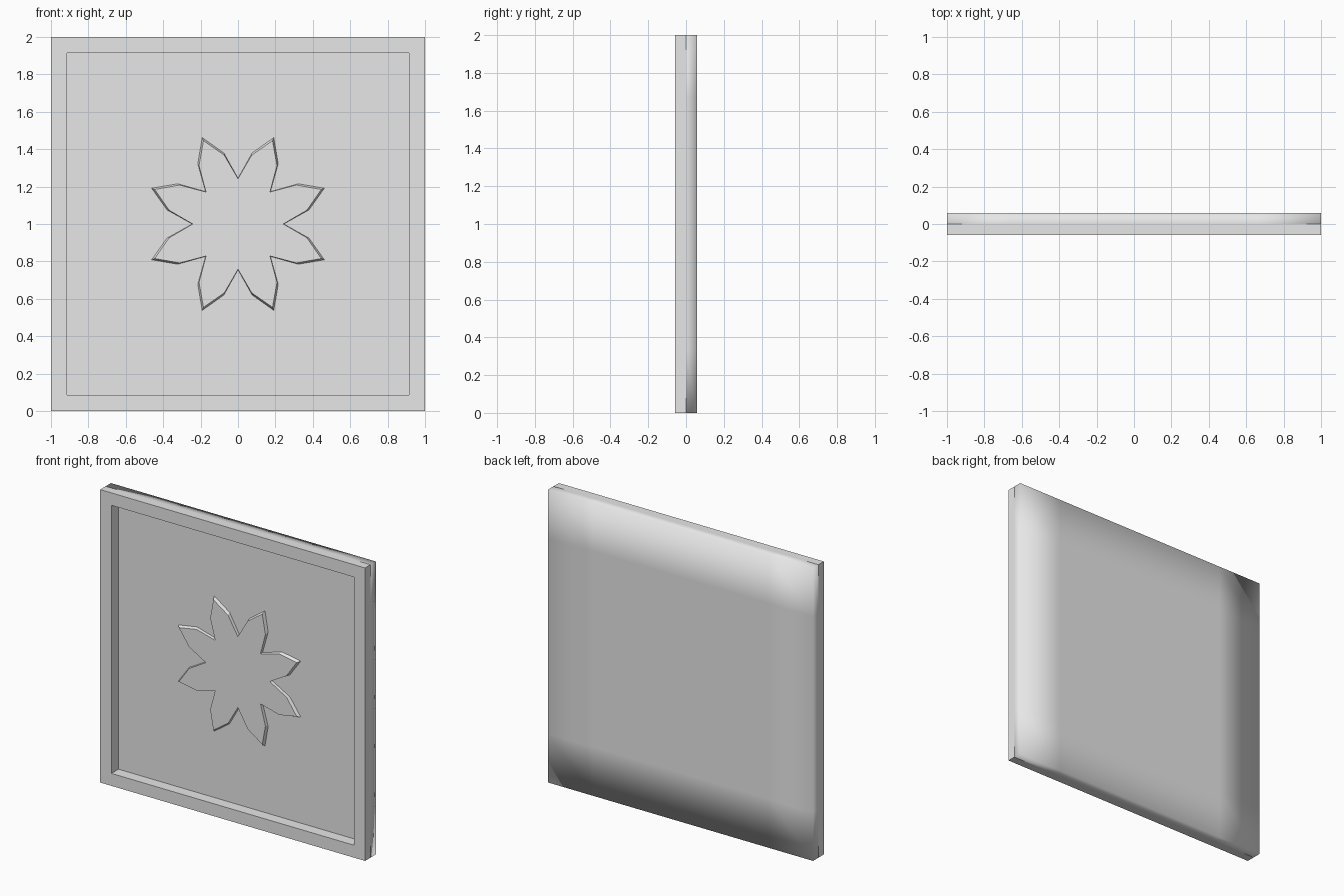
import bpy, bmesh, math

cube = bpy.data.objects.get("Cube")
if cube:
    bpy.data.objects.remove(cube, do_unlink=True)

HALF = 1.0       # half the panel side
DEPTH = 0.058    # half the panel thickness
INNER = 0.915    # half the recess side
FLOOR = 0.018    # y of the recess floor
SEAM = 0.0       # y where the frame meets the back

grey = bpy.data.materials.new("plain grey")
grey.use_nodes = True
colour = (0.6, 0.6, 0.6, 1)
colour = tuple(0.8 if i < 3 else 1 for i in range(4))
grey.diffuse_color = colour
grey.node_tree.nodes["Principled BSDF"].inputs["Base Color"].default_value = colour


def finish(bm, name, smooth=False):
    bmesh.ops.recalc_face_normals(bm, faces=bm.faces)
    for face in bm.faces:
        face.smooth = smooth
    mesh = bpy.data.meshes.new(name)
    bm.to_mesh(mesh)
    bm.free()
    mesh.materials.append(grey)
    obj = bpy.data.objects.new(name, mesh)
    bpy.context.collection.objects.link(obj)
    return obj


def loft(bm, rings):
    """Join equal closed rings of points with quads and cap the last one."""
    loops = [[bm.verts.new(p) for p in ring] for ring in rings]
    for a, b in zip(loops, loops[1:]):
        for i in range(len(a)):
            j = (i + 1) % len(a)
            bm.faces.new((a[i], a[j], b[j], b[i]))
    bm.faces.new(loops[-1])


def square(half, y):
    return [(sx * half, y, 1 + sz * half)
            for sx, sz in ((-1, -1), (1, -1), (1, 1), (-1, 1))]


# Front frame with its recessed floor
bm = bmesh.new()
loft(bm, [square(HALF, SEAM), square(HALF, -DEPTH),
          square(INNER, -DEPTH), square(INNER, FLOOR)])
# The floor is an open shell, so make sure that it faces the front
frame = finish(bm, "front_frame")
if frame.data.polygons[-1].normal.y > 0:
    frame.data.flip_normals()

# Back panel: a gridded sheet with a folded rim, softly shaded all round
bm = bmesh.new()
N = 6
grid = [[bm.verts.new((-HALF + 2 * HALF * i / N, DEPTH, 2 * HALF * k / N))
         for i in range(N + 1)] for k in range(N + 1)]
for k in range(N):
    for i in range(N):
        bm.faces.new((grid[k][i], grid[k + 1][i],
                      grid[k + 1][i + 1], grid[k][i + 1]))
rim = [e for e in bm.edges if e.is_boundary]
folded = bmesh.ops.extrude_edge_only(bm, edges=rim)["geom"]
for v in folded:
    if isinstance(v, bmesh.types.BMVert):
        v.co.y = SEAM
back = finish(bm, "back_panel", smooth=True)
if max(back.data.polygons, key=lambda p: p.center.y).normal.y < 0:
    back.data.flip_normals()

# Raised eight-petal flower with sloping walls
PETALS = 8


def flower(tip, shoulder, valley, y):
    step = math.tau / PETALS
    points = []
    for n in range(PETALS):
        for radius, part in ((valley, 0), (shoulder, 0.25),
                             (tip, 0.5), (shoulder, 0.75)):
            a = (n + part) * step
            points.append((radius * math.cos(a), y, 1 + radius * math.sin(a)))
    return points


bm = bmesh.new()
loft(bm, [flower(0.5, 0.387, 0.245, FLOOR),
          flower(0.482, 0.375, 0.242, FLOOR - 0.02)])
petals = finish(bm, "flower_relief")
if petals.data.polygons[-1].normal.y > 0:
    petals.data.flip_normals()
